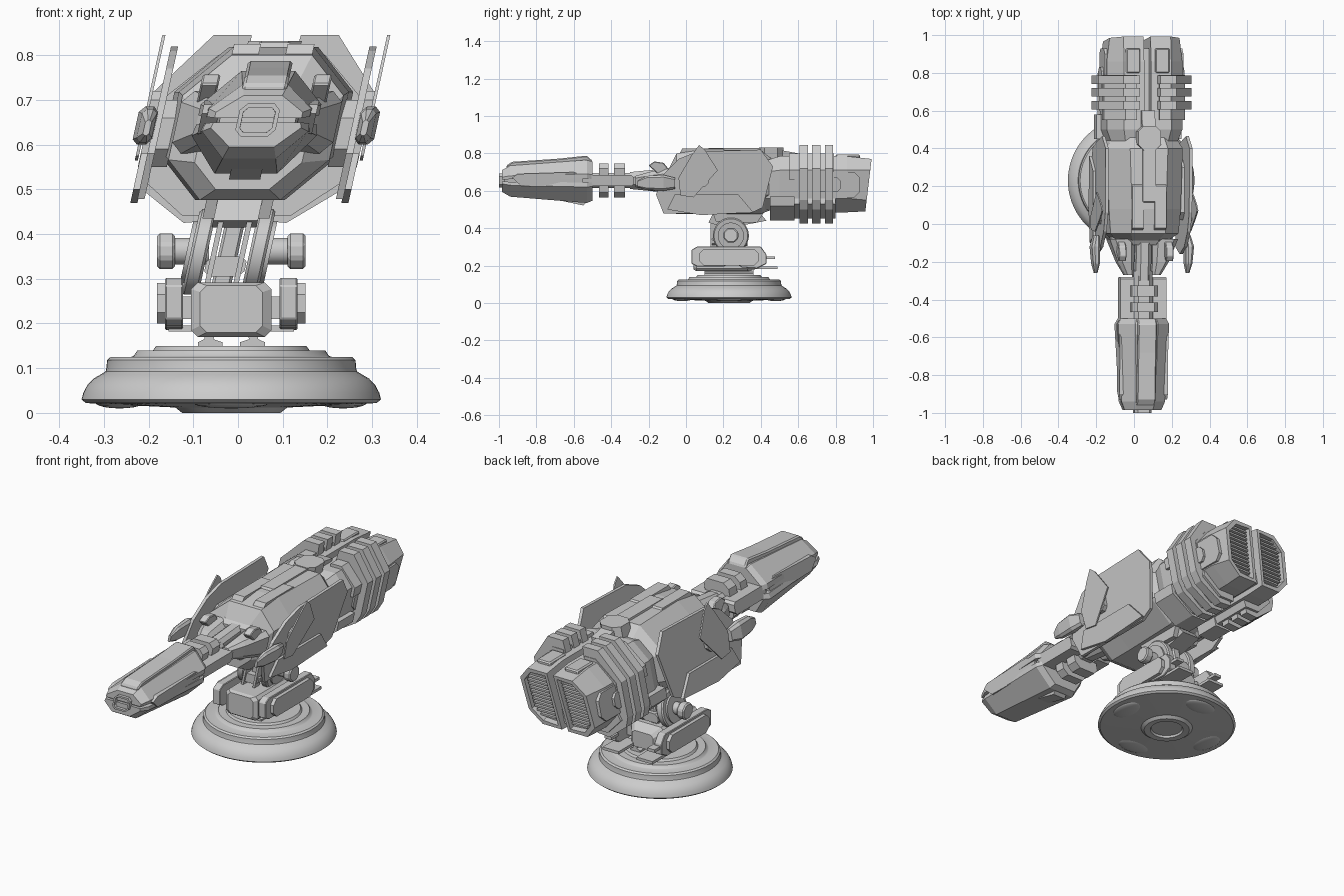
import bpy, bmesh, math
from mathutils import Vector, Matrix

if "Cube" in bpy.data.objects:
    bpy.data.objects.remove(bpy.data.objects["Cube"])

BX, BY = -0.015, 0.23          # pedestal centre


def lean(v):
    """Gun parts lean sideways with height, around the gun axis."""
    return Vector((v.x + 0.045 + 0.22 * (v.z - 0.66), v.y, v.z))


def base(v):
    return Vector((v.x + BX, v.y, v.z))


def finish(name, bm, place=lean, mirror=False, smooth=False, bevel=0):
    if mirror:
        geo = bmesh.ops.duplicate(bm, geom=bm.verts[:] + bm.edges[:] + bm.faces[:])["geom"]
        for v in geo:
            if isinstance(v, bmesh.types.BMVert):
                v.co.x *= -1
    bmesh.ops.recalc_face_normals(bm, faces=bm.faces[:])
    for v in bm.verts:
        v.co = place(v.co)
    me = bpy.data.meshes.new(name)
    bm.to_mesh(me)
    bm.free()
    ob = bpy.data.objects.new(name, me)
    bpy.context.collection.objects.link(ob)
    if smooth:
        me.shade_smooth()
        me.set_sharp_from_angle(angle=math.radians(35))
    if bevel:
        m = ob.modifiers.new("chamfer", "BEVEL")
        m.width, m.segments = bevel, 1
    return ob


def loops(rings):
    bm = bmesh.new()
    vs = [[bm.verts.new(p) for p in r] for r in rings]
    n = len(vs[0])
    for a, b in zip(vs, vs[1:]):
        for i in range(n):
            bm.faces.new((a[i], a[(i + 1) % n], b[(i + 1) % n], b[i]))
    caps = [bm.faces.new(vs[0]), bm.faces.new(vs[-1])]
    return bm, caps


def recess(bm, face, border, depth):
    """Sink a framed pocket into one end face."""
    bmesh.ops.recalc_face_normals(bm, faces=bm.faces[:])
    bmesh.ops.inset_region(bm, faces=[face], thickness=border, depth=0)
    bmesh.ops.inset_region(bm, faces=[face], thickness=.001, depth=-depth)


def plate(name, pts, x0, x1, **k):
    """Side-view outline (y, z) given thickness in x."""
    return finish(name, loops([[(x, y, z) for y, z in pts] for x in (x0, x1)])[0], **k)


def slab(name, pts, y0, y1, **k):
    """Front-view outline (x, z) given length in y."""
    return finish(name, loops([[(x, y, z) for x, z in pts] for y in (y0, y1)])[0], **k)


def oct_pts(x0, x1, z0, z1, c):
    return [(x0 + c, z0), (x1 - c, z0), (x1, z0 + c), (x1, z1 - c),
            (x1 - c, z1), (x0 + c, z1), (x0, z1 - c), (x0, z0 + c)]


def loft(name, secs, **k):
    """Octagonal sections (y, x0, x1, z0, z1, chamfer) joined along y."""
    rings = [[(x, s[0], z) for x, z in oct_pts(*s[1:])] for s in secs]
    return finish(name, loops(rings)[0], **k)


def box(name, x0, x1, y0, y1, z0, z1, **k):
    return slab(name, [(x0, z0), (x1, z0), (x1, z1), (x0, z1)], y0, y1, **k)


def disc(name, r, x0, x1, y, z, n=32, **k):
    ang = [2 * math.pi * (i + .5) / n for i in range(n)]
    return plate(name, [(y + r * math.cos(a), z + r * math.sin(a)) for a in ang], x0, x1, **k)


# --- round pedestal, turned from a profile
prof = [(.075, .012), (.08, .002), (.11, .0), (.125, .012), (.29, .02), (.325, .022), (.335, .03), (.331, .045),
        (.322, .062), (.308, .077), (.292, .086), (.281, .093), (.279, .102), (.278, .118),
        (.27, .125), (.225, .125), (.218, .128), (.21, .14), (.175, .14), (.168, .15)]
bm, _ = loops([[(r * math.cos(t), BY + r * math.sin(t), z)
                for t in [2 * math.pi * i / 72 for i in range(72)]] for r, z in prof])
finish("pedestal", bm, place=base, smooth=True)
bm = bmesh.new()
for i in range(4):
    t = i * math.pi / 2
    m = (Matrix.Translation((.25 * math.cos(t), BY + .25 * math.sin(t), .024))
         @ Matrix.Rotation(t, 4, "Z") @ Matrix.Diagonal((.055, .09, .014, 1)))
    bmesh.ops.create_uvsphere(bm, u_segments=20, v_segments=10, radius=1, matrix=m)
finish("pedestal_pads", bm, place=base, smooth=True)

# --- swivel foot: feet, core block, side pods
slab("swivel_feet", [(.02, .145), (.075, .145), (.075, .158), (.06, .165), (.06, .19), (.03, .19),
                     (.04, .165), (.02, .158)], .1, .36, place=base, mirror=True)
loft("swivel_core", [(.04, -.07, .07, .18, .285, .015), (.055, -.09, .09, .17, .292, .015),
                     (.33, -.09, .09, .17, .292, .015), (.37, -.06, .06, .18, .26, .015)], place=base)
pod = [(.03, .21), (.06, .195), (.2, .195), (.22, .202), (.28, .202), (.3, .19), (.38, .185),
       (.43, .21), (.43, .26), (.4, .302), (.06, .302), (.03, .285)]
plate("swivel_pods", pod, .108, .148, place=base, mirror=True, bevel=.003)
plate("swivel_pod_covers", oct_pts(.07, .39, .2, .29, .025), .148, .166, place=base, mirror=True)
box("swivel_links", .08, .12, .12, .34, .21, .26, place=base, mirror=True)
box("swivel_tail_upper", .1, .14, .42, .475, .235, .25, place=base, mirror=True)
box("swivel_tail_lower", .05, .14, .34, .49, .182, .196, place=base, mirror=True)

# --- tilting yoke: hubs, discs and neck
disc("yoke_hub_caps", .043, .126, .166, .24, .362, n=8, place=base, mirror=True, bevel=.006)
disc("yoke_axles", .03, .05, .13, .24, .362, n=24, place=base, mirror=True, smooth=True)
disc("yoke_discs", .096, .047, .085, .24, .36, n=36, mirror=True, bevel=.006, smooth=True)
disc("yoke_disc_rims", .07, .085, .094, .24, .36, n=36, mirror=True, smooth=True)
box("yoke_pillar", -.022, .022, .17, .31, .285, .44, bevel=.006)
box("yoke_pistons", .026, .038, .13, .17, .29, .44, mirror=True)
slab("yoke_clamp", oct_pts(-.045, .045, .305, .35, .012), .14, .33)
plate("yoke_saddle", [(.12, .43), (.17, .415), (.3, .415), (.43, .44), (.39, .49), (.15, .49)], -.05, .05)
plate("yoke_saddle_sides", [(.16, .435), (.38, .43), (.42, .49), (.14, .49)], .05, .075, mirror=True)

# --- main hull
loft("hull", [(-.1, -.12, .12, .5, .7, .06), (-.05, -.18, .18, .476, .80, .09),
              (.08, -.19, .19, .476, .818, .1), (.4, -.2, .2, .476, .818, .1),
              (.46, -.17, .17, .5, .77, .08)])
loft("hull_nose", [(-.11, -.12, .12, .55, .71, .06), (-.08, -.16, .16, .53, .73, .08),
                   (-.03, -.16, .16, .53, .73, .08)])
plate("hull_top_panels", [(-.04, .79), (-.02, .825), (.2, .825), (.23, .8)], .03, .09, mirror=True)
plate("hull_spine", [(.1, .8), (.12, .828), (.45, .828), (.6, .8), (.6, .76), (.1, .76)], -.035, .035)
bm, _ = loops([[(x, y, z) for x, y in oct_pts(-.06, .06, .39, .52, .03)] for z in (.77, .832)])
finish("hull_hatch", bm)

# --- side shields with layered plates, fins and forward pods
plate("side_shields", [(-.16, .58), (-.12, .69), (-.04, .77), (.06, .81), (.4, .82), (.465, .73),
                       (.41, .51), (.34, .478), (-.12, .478)], .214, .23, mirror=True)
plate("shield_mounts", oct_pts(.02, .34, .55, .7, .04), .18, .215, mirror=True)
plate("shield_outer_plates", [(-.04, .67), (.03, .79), (.07, .845), (.1, .82), (.17, .71), (.04, .565),
                              (-.03, .575)], .248, .255, mirror=True)
plate("shield_spacers", oct_pts(0, .12, .62, .72, .02), .228, .25, mirror=True)
plate("shield_lower_fins", [(-.1, .5), (.08, .47), (.36, .485), (.28, .58), (-.06, .58)],
      .228, .244, mirror=True)
loft("shield_pods", [(-.26, .236, .25, .62, .655, .005), (-.21, .228, .262, .605, .68, .01),
                     (-.12, .226, .27, .60, .685, .012), (-.06, .226, .255, .61, .67, .01)], mirror=True)

# --- rear housing: two vented halves
for s, side in ((1, "left"), (-1, "right")):
    rings = []
    for y, w, c, z0, z1 in ((.42, .17, .06, .5, .76), (.5, .2, .075, .485, .785),
                            (.86, .2, .075, .485, .785), (.96, .185, .06, .49, .77)):
        k = .12 if y > .9 else 0
        pts = [(.018, z0), (w - c, z0), (w, z0 + c), (w, z1 - c), (w - c, z1), (.018, z1)]
        rings.append([(s * x, y + k * (z - .5), z) for x, z in pts])
    bm, caps = loops(rings)
    recess(bm, caps[1], .022, .03)
    finish("rear_housing_" + side, bm)
for i in range(12):
    z = .53 + i * .0185
    y = .95 + .12 * (z - .5)
    w = .155 - max(0, .56 - z, z - .70) * .8
    box("vent_slat", .045, w, y - .03, y, z, z + .009, mirror=True)
box("rear_core", -.02, .02, .44, .93, .51, .74)
# stepped armour on the housing
plate("rear_side_panels", oct_pts(.58, .93, .565, .7, .03), .19, .208, mirror=True)
plate("rear_side_covers", oct_pts(.7, .83, .595, .67, .02), .208, .22, mirror=True)
box("rear_top_panels", .04, .115, .8, .93, .77, .793, mirror=True, bevel=.006)
rib = [(.055, .845), (.14, .845), (.165, .815), (.245, .72), (.245, .55), (.225, .5),
       (.115, .425), (.05, .43), (.05, .5), (.14, .52), (.18, .58), (.18, .7), (.12, .765), (.05, .77)]
for y in (.607, .675, .742):
    slab("armour_rib", rib, y, y + .045, mirror=True)
low = [(.03, .49), (.03, .44), (.12, .44), (.225, .52), (.225, .57), (.18, .57)]
slab("under_armour", low, .45, .58, mirror=True)
slab("under_armour_core", [(.03, .5), (.04, .452), (.12, .452), (.21, .53), (.19, .58)],
     .55, .8, mirror=True)
slab("shoulder_armour", [(.06, .8), (.12, .8), (.215, .71), (.215, .66), (.15, .66), (.06, .77)],
     .55, .79, mirror=True)

# --- barrel root: tapering cheeks and raised grips
loft("barrel_cheeks", [(-.27, .048, .095, .62, .68, .012), (-.2, .048, .135, .605, .7, .02),
                       (-.08, .045, .18, .58, .72, .025)], mirror=True)
plate("barrel_grips", [(-.2, .735), (-.17, .757), (-.12, .75), (-.08, .7), (-.1, .68), (-.15, .69)],
      .105, .145, mirror=True, bevel=.004)
loft("barrel_root", [(-.3, -.04, .04, .61, .7, .02), (-.1, -.04, .04, .59, .72, .02)])
loft("barrel_rod", [(-.55, -.05, .05, .615, .695, .02), (-.25, -.05, .05, .615, .695, .02)])
plate("barrel_rails", oct_pts(-.53, -.28, .625, .685, .012), .05, .122, mirror=True)
for y0, y1 in ((-.465, -.415), (-.385, -.325)):
    loft("barrel_collar", [(y0, -.07, .07, .565, .745, .025), (y1, -.07, .07, .565, .745, .025)])

# --- muzzle: split upper and lower shells around a bore
up = [(.02, .665), (.135, .665), (.135, .69), (.06, .765), (-.06, .765), (-.135, .69), (-.135, .665)]
dn = [(-.135, .645), (-.14, .62), (-.07, .535), (.07, .535), (.14, .62), (.135, .645), (0, .645)]
for nm, sec in (("muzzle_upper_shell", up), ("muzzle_lower_shell", dn)):
    rings = []
    for y, sx, sz in ((-.5, .88, .9), (-.53, 1, 1), (-.94, .85, .72), (-.985, .72, .5)):
        rings.append([(x * sx, y, .655 + (z - .655) * sz) for x, z in sec])
    finish(nm, loops(rings)[0])
loft("muzzle_core", [(-.97, -.085, .085, .62, .69, .02), (-.52, -.115, .115, .62, .69, .02)])
plate("muzzle_top_rail", [(-.96, .735), (-.93, .755), (-.68, .772), (-.53, .788), (-.5, .76), (-.5, .72),
                          (-.96, .7)], -.05, .05, bevel=.006)
plate("muzzle_side_plates", [(-.93, .67), (-.9, .69), (-.6, .7), (-.55, .68), (-.55, .62), (-.88, .625)],
      .09, .128, mirror=True)
plate("muzzle_lower_rail", [(-.92, .6), (-.55, .522), (-.52, .55), (-.6, .6)], -.035, .035)
bm, caps = loops([[(x, y, z) for x, z in oct_pts(-.045, .045, .618, .692, .015)] for y in (-.9, -1.0)])
recess(bm, caps[1], .01, .06)
finish("muzzle_bore", bm)
